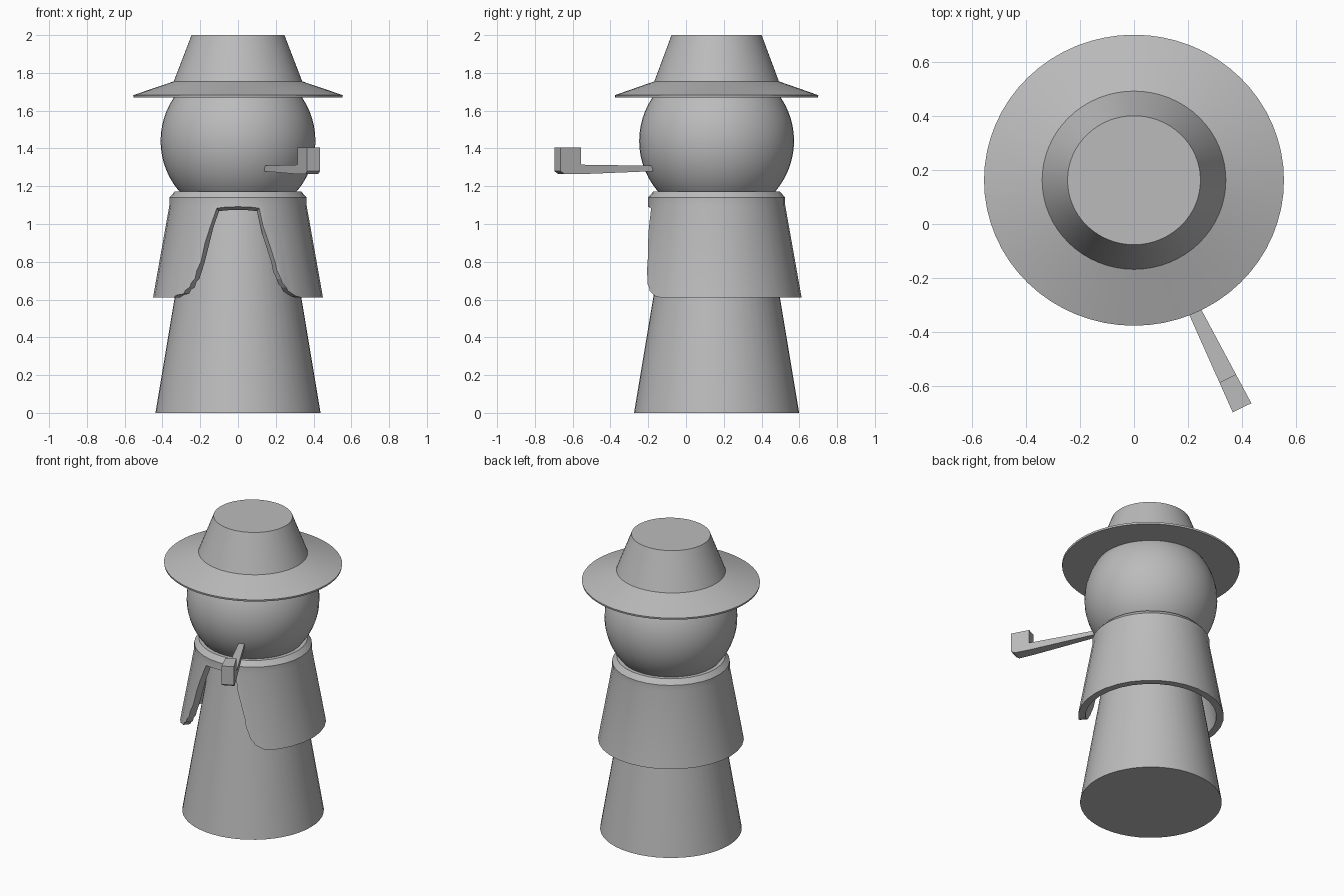
import bpy, math
from mathutils import Vector

if "Cube" in bpy.data.objects:
    bpy.data.objects.remove(bpy.data.objects["Cube"])

AXIS_Y = 0.162  # the figure stands behind the centre, the pipe reaches forward

grey = bpy.data.materials.new("plain_grey")
grey.use_nodes = True
colour = (0.5, 0.5, 0.5, 1)
grey.diffuse_color = colour
grey.node_tree.nodes["Principled BSDF"].inputs["Base Color"].default_value = colour


def make(name, verts, faces, smooth=True):
    mesh = bpy.data.meshes.new(name)
    mesh.from_pydata(verts, [], faces)
    mesh.materials.append(grey)
    obj = bpy.data.objects.new(name, mesh)
    bpy.context.collection.objects.link(obj)
    bpy.ops.object.select_all(action="DESELECT")
    obj.select_set(True)
    bpy.context.view_layer.objects.active = obj
    bpy.ops.object.mode_set(mode="EDIT")
    bpy.ops.mesh.select_all(action="SELECT")
    bpy.ops.mesh.normals_make_consistent(inside=False)
    bpy.ops.object.mode_set(mode="OBJECT")
    if smooth:
        bpy.ops.object.shade_smooth_by_angle(angle=math.radians(20))
    return obj


def lathe(name, profile, sides, squash=1.0):
    """Turn a (radius, z) profile, bottom cap to top cap, about the upright axis."""
    verts = [(r * math.cos(2 * math.pi * i / sides),
              AXIS_Y + squash * r * math.sin(2 * math.pi * i / sides), z)
             for r, z in profile for i in range(sides)]
    faces = [(k * sides + i, k * sides + (i + 1) % sides,
              (k + 1) * sides + (i + 1) % sides, (k + 1) * sides + i)
             for k in range(len(profile) - 1) for i in range(sides)]
    faces.append(tuple(range(sides))[::-1])
    faces.append(tuple(range((len(profile) - 1) * sides, len(profile) * sides)))
    return make(name, verts, faces)


def prism(name, near, far, smooth=False):
    """Join two matching outlines into a closed solid."""
    n = len(near)
    faces = [(i, (i + 1) % n, n + (i + 1) % n, n + i) for i in range(n)]
    faces += [tuple(range(n))[::-1], tuple(range(n, 2 * n))]
    return make(name, near + far, faces, smooth)


# Body and hat
lathe("body", [(0.437, 0), (0.247, 1.14)], 48)
lathe("hat", [(0.553, 1.67), (0.555, 1.682), (0.34, 1.755), (0.246, 2.0)], 64, 0.97)

# Head
bpy.ops.mesh.primitive_uv_sphere_add(segments=48, ring_count=32, radius=0.41,
                                     location=(0, AXIS_Y, 1.44))
head = bpy.context.object
head.name = "head"
head.data.materials.append(grey)
bpy.ops.object.shade_smooth()

# Cape: hollow shell with a chamfered collar
cape = lathe("cape", [(0.31, 1.12), (0.325, 1.08), (0.405, 0.61), (0.45, 0.61),
                      (0.363, 1.1), (0.363, 1.14), (0.335, 1.172)], 32)

# Front opening, flaring outwards from the axis
edge = [(0.112, 1.09), (0.197, 0.80), (0.228, 0.71), (0.255, 0.665),
        (0.29, 0.63), (0.345, 0.609), (0.345, 0.5)]


def opening(depth):
    half = []
    for x, z in edge:
        radius = 0.45 - (z - 0.61) * 0.18
        spread = x / math.sqrt(radius ** 2 - x ** 2)
        if z > 1:
            z += (depth - 0.36) * 0.44
        half.append((depth * spread, AXIS_Y - depth, z))
    return half + [(-x, y, z) for x, y, z in reversed(half)]


cutter = prism("cape_opening_cutter", opening(0.56), opening(0.16))
cutter.hide_render = True
cutter.hide_viewport = True
cut = cape.modifiers.new("front_opening", "BOOLEAN")
cut.operation = "DIFFERENCE"
cut.solver = "EXACT"
cut.object = cutter

# Pipe: side outline widened evenly from mouthpiece to bowl
outline = [(0, 1.28), (0.445, 1.264), (0.545, 1.264), (0.568, 1.28),
           (0.568, 1.405), (0.447, 1.405), (0.447, 1.314), (0, 1.308)]
start = Vector((0.15, -0.17, 0))
along = Vector((0.44, -0.898, 0))
across = Vector((0.898, 0.44, 0))


def pipe_side(sign):
    return [tuple(start + along * s + across * sign * (0.018 + 0.036 * s)
                  + Vector((0, 0, z))) for s, z in outline]


prism("pipe", pipe_side(-1), pipe_side(1))
